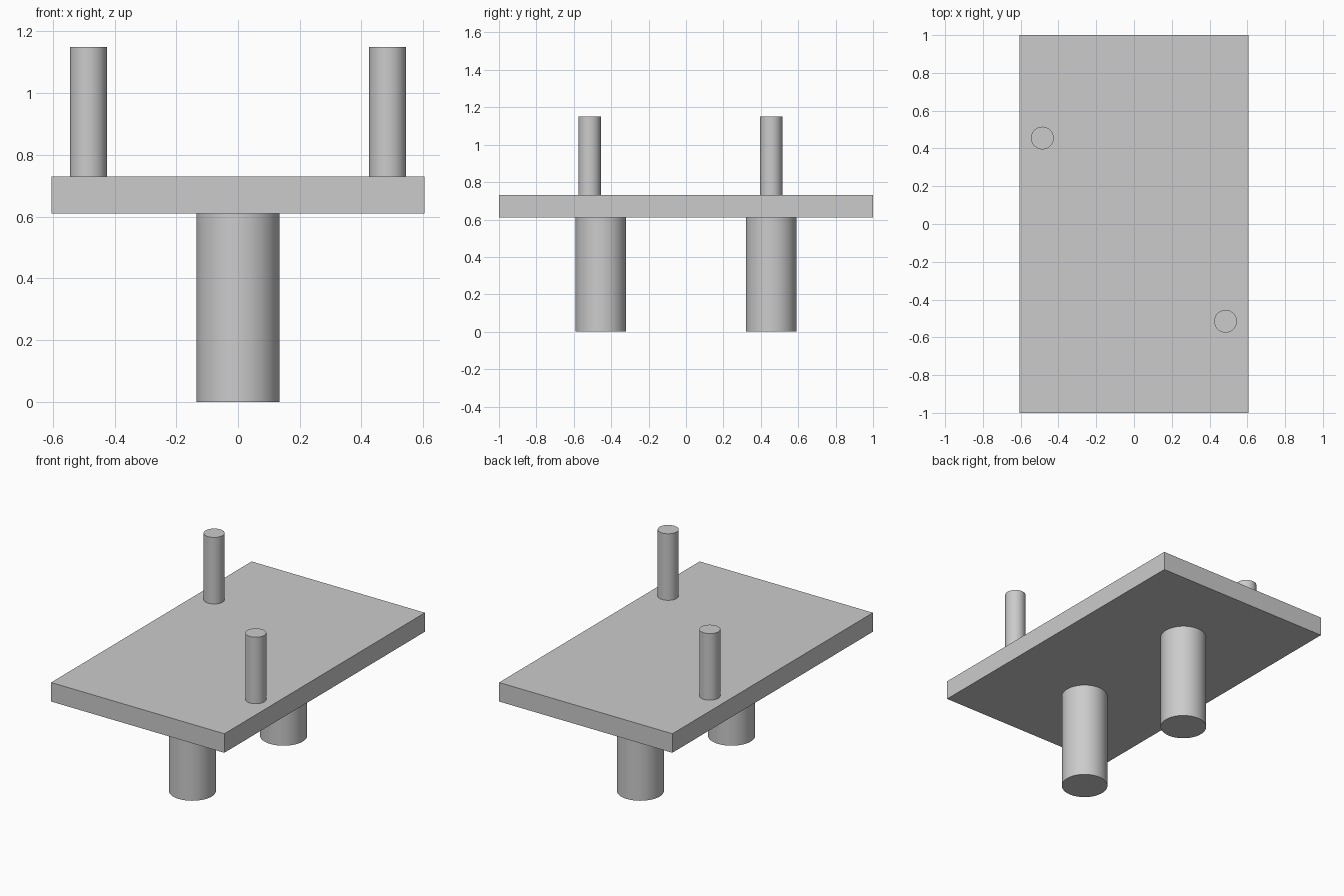
import bpy
import math

cube = bpy.data.objects.get("Cube")
if cube:
    bpy.data.objects.remove(cube, do_unlink=True)

# Single plain grey
grey = bpy.data.materials.new("light grey")
grey.use_nodes = True
colour = (0.6, 0.6, 0.6, 1)
grey.diffuse_color = colour
grey.node_tree.nodes["Principled BSDF"].inputs["Base Color"].default_value = colour

BOARD_BOTTOM, BOARD_TOP, PEG_TOP = 0.61, 0.73, 1.15


def cylinder(name, x, y, radius, bottom, top):
    bpy.ops.mesh.primitive_cylinder_add(
        vertices=64, radius=radius, depth=top - bottom,
        location=(x, y, (bottom + top) / 2))
    obj = bpy.context.object
    obj.name = name
    obj.data.materials.append(grey)
    bpy.ops.object.shade_smooth_by_angle(angle=math.radians(30))


# Flat board
bpy.ops.mesh.primitive_cube_add(size=1, location=(0, 0, (BOARD_BOTTOM + BOARD_TOP) / 2))
board = bpy.context.object
board.name = "board"
board.scale = (1.21, 2, BOARD_TOP - BOARD_BOTTOM)
bpy.ops.object.transform_apply(location=False, rotation=False, scale=True)
board.data.materials.append(grey)

# Thick legs under the centre line
for name, y in (("front_leg", -0.455), ("back_leg", 0.455)):
    cylinder(name, 0, y, 0.135, 0, BOARD_BOTTOM)

# Thin pegs at opposite sides of the top
for name, x, y in (("front_left_peg", 0.485, -0.515), ("back_right_peg", -0.485, 0.455)):
    cylinder(name, x, y, 0.06, BOARD_TOP, PEG_TOP)
